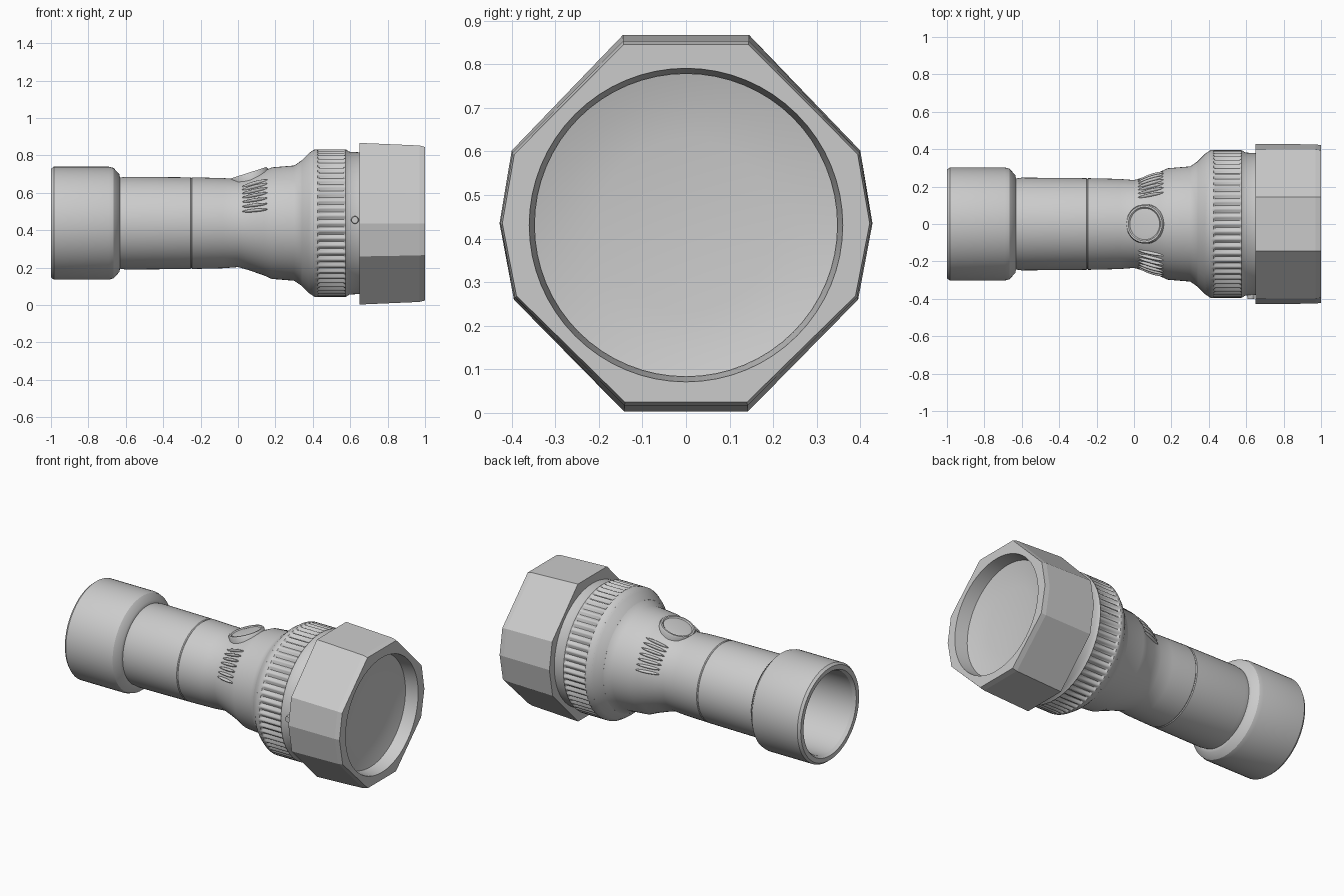
import bpy, bmesh, math
from mathutils import Matrix, Vector

if "Cube" in bpy.data.objects:
    bpy.data.objects.remove(bpy.data.objects["Cube"])

BODY_Z, HEAD_Z = 0.438, 0.435


def add_object(name, bm, angle=30):
    bmesh.ops.recalc_face_normals(bm, faces=bm.faces)
    mesh = bpy.data.meshes.new(name)
    bm.to_mesh(mesh)
    bm.free()
    ob = bpy.data.objects.new(name, mesh)
    bpy.context.collection.objects.link(ob)
    smooth(ob, angle)
    return ob


def smooth(ob, angle):
    bpy.ops.object.select_all(action='DESELECT')
    ob.select_set(True)
    bpy.context.view_layer.objects.active = ob
    bpy.ops.object.shade_smooth_by_angle(angle=math.radians(angle))


def lathe(name, profile, z, n=64, ribs=0, angle=30):
    """Revolve (x, radius[, rib depth]) points around the x axis."""
    bm = bmesh.new()
    rings = []
    for p in profile:
        x, r = p[:2]
        depth = p[2] if len(p) > 2 else 0
        if r == 0:
            rings.append([bm.verts.new((x, 0, z))])
            continue
        ring = []
        for i in range(n):
            a = 2 * math.pi * i / n
            rr = r - depth * (0.5 - 0.5 * math.cos(a * ribs))
            ring.append(bm.verts.new((x, rr * math.sin(a), z + rr * math.cos(a))))
        rings.append(ring)
    for a, b in zip(rings, rings[1:]):
        for i in range(n):
            j = (i + 1) % n
            if len(a) == 1:
                bm.faces.new((a[0], b[i], b[j]))
            elif len(b) == 1:
                bm.faces.new((a[i], a[j], b[0]))
            else:
                bm.faces.new((a[i], a[j], b[j], b[i]))
    return add_object(name, bm, angle)


# Hollow tail cap
lathe("tail_cap", [(-0.65, 0), (-0.65, 0.245), (-0.98, 0.25), (-1, 0.262),
                   (-1, 0.29), (-0.985, 0.302), (-0.69, 0.302), (-0.665, 0.295),
                   (-0.635, 0.262), (-0.63, 0.24), (-0.63, 0)], BODY_Z)

# Handle tube, with a fine seam, flaring into the neck
lathe("handle_and_neck", [(-0.64, 0), (-0.64, 0.242), (-0.6, 0.248), (-0.255, 0.245),
                          (-0.25, 0.241), (-0.245, 0.245), (-0.08, 0.241), (0, 0.235),
                          (0.06, 0.252), (0.14, 0.28), (0.18, 0.298), (0.3, 0.308),
                          (0.34, 0.335), (0.39, 0.382), (0.4, 0.38), (0.4, 0)], BODY_Z)

# Ribbed collar
lathe("ribbed_collar", [(0.34, 0), (0.34, 0.335), (0.38, 0.375), (0.41, 0.395),
                        (0.425, 0.395), (0.435, 0.395, 0.014), (0.565, 0.395, 0.014),
                        (0.575, 0.395), (0.595, 0.382), (0.66, 0.378), (0.66, 0)],
      BODY_Z, n=360, ribs=60, angle=40)

# Faceted head, tapering slightly toward the front
half = [(0.145, 0.432), (0.40, 0.167), (0.428, 0), (0.395, -0.175), (0.142, -0.432)]
outline = half + [(-y, z) for y, z in reversed(half)]
bm = bmesh.new()
rings = [[bm.verts.new((x, y * sy, HEAD_Z + z * sz)) for y, z in outline]
         for x, sy, sz in [(0.65, 1, 1), (0.97, 0.995, 0.968), (1.0, 0.985, 0.95)]]
for a, b in zip(rings, rings[1:]):
    for i in range(len(outline)):
        j = (i + 1) % len(outline)
        bm.faces.new((a[i], a[j], b[j], b[i]))
bm.faces.new(rings[0])
bm.faces.new(rings[-1])
head = add_object("faceted_head", bm, 5)

# Lens recess
cutter = lathe("recess_cutter", [(0.88, 0), (0.88, 0.345), (1.05, 0.366), (1.05, 0)],
               HEAD_Z - 0.004)
cutter.hide_render = True
cut = head.modifiers.new("recess", 'BOOLEAN')
cut.object, cut.operation, cut.solver = cutter, 'DIFFERENCE', 'EXACT'
bpy.context.view_layer.objects.active = head
bpy.ops.object.modifier_apply(modifier=cut.name)
bpy.data.objects.remove(cutter)
smooth(head, 8)

# Shallow dished lens
lathe("lens", [(0.87, 0), (0.87, 0.348), (0.92, 0.348), (0.905, 0.29),
               (0.893, 0.2), (0.888, 0)], HEAD_Z - 0.004)

# Oval switch button with a raised rim, lying on the neck slope
bm = bmesh.new()
steps = [(1.0, -0.05), (1.0, 0.006), (0.95, 0.014), (0.86, 0.014), (0.8, 0.008), (0.5, 0.012)]
rings = [[bm.verts.new((0.105 * s * math.cos(t), 0.105 * s * math.sin(t), h))
          for t in [2 * math.pi * i / 40 for i in range(40)]] for s, h in steps]
for a, b in zip(rings, rings[1:]):
    for i in range(40):
        j = (i + 1) % 40
        bm.faces.new((a[i], a[j], b[j], b[i]))
bm.faces.new(rings[0])
bm.faces.new(rings[-1])
bm.transform(Matrix.Translation((0.06, 0, BODY_Z + 0.256)) @ Matrix.Rotation(-0.31, 4, 'Y'))
add_object("switch_button", bm, 35)

# Grip ribs on both shoulders of the neck
bm = bmesh.new()
for side in (1, -1):
    for k in range(7):
        a = side * math.radians(36 + 6.5 * k)
        m = (Matrix.Translation((0, 0, BODY_Z)) @ Matrix.Rotation(-a, 4, 'X')
             @ Matrix.Translation((0.09, 0, 0.262)) @ Matrix.Rotation(-0.34, 4, 'Y')
             @ Matrix.Diagonal((0.075, 0.009, 0.014, 1)))
        bmesh.ops.create_uvsphere(bm, u_segments=12, v_segments=8, radius=1, matrix=m)
add_object("grip_ribs", bm, 60)

# Small stud on the front of the collar
bm = bmesh.new()
bmesh.ops.create_cone(bm, cap_ends=True, segments=20, radius1=0.022, radius2=0.018, depth=0.03,
                      matrix=Matrix.Translation((0.625, -0.385, 0.455))
                      @ Matrix.Rotation(math.pi / 2, 4, 'X'))
add_object("collar_stud", bm)
